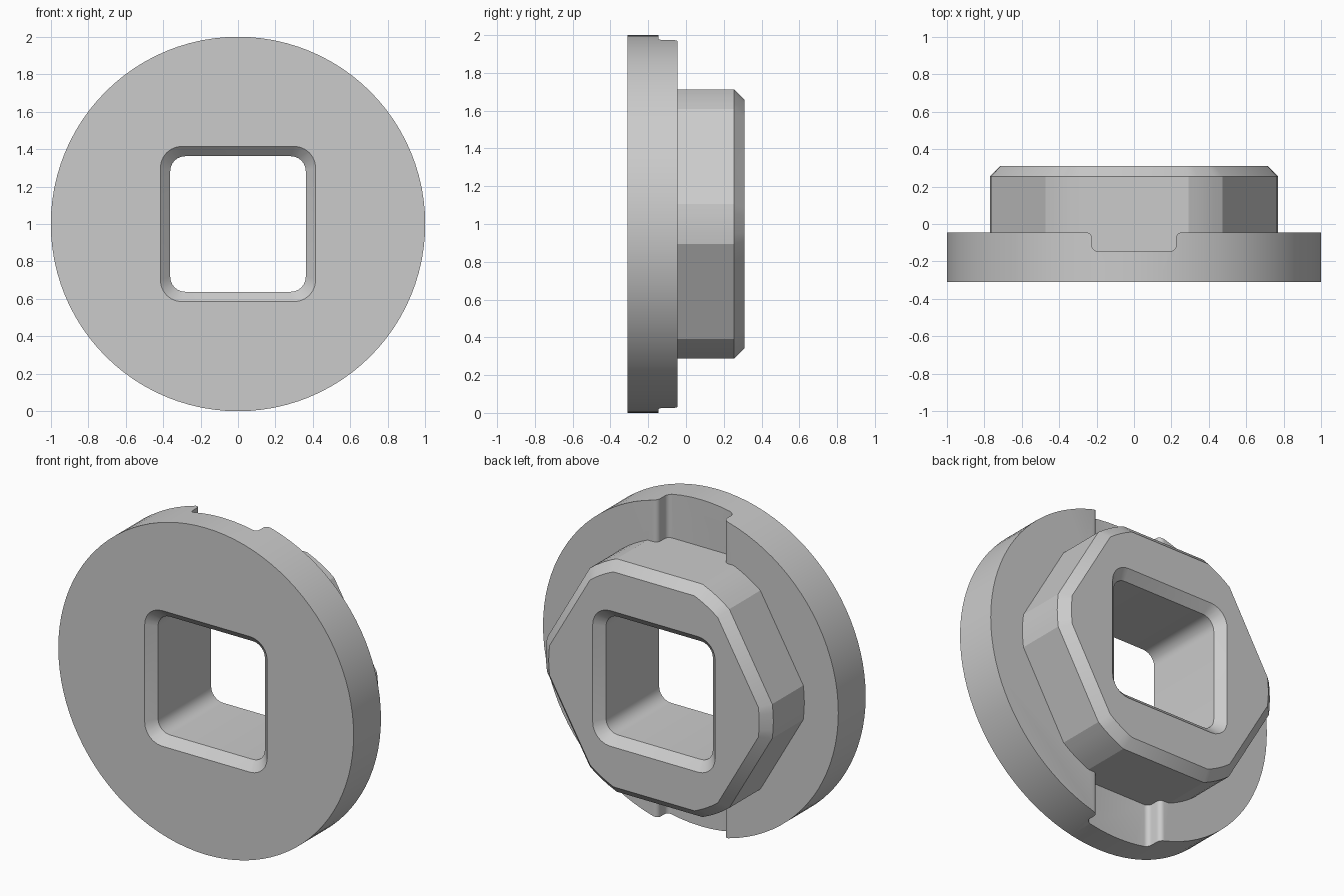
import bpy, bmesh
from math import sin, cos, acos, pi, radians

if "Cube" in bpy.data.objects:
    bpy.data.objects.remove(bpy.data.objects["Cube"])


def loft(name, rings):
    """Closed solid through rings of matching 3D points."""
    bm = bmesh.new()
    loops = [[bm.verts.new(p) for p in ring] for ring in rings]
    n = len(loops[0])
    for a, b in zip(loops, loops[1:]):
        for i in range(n):
            j = (i + 1) % n
            bm.faces.new((a[i], a[j], b[j], b[i]))
    bm.faces.new(loops[0])
    bm.faces.new(loops[-1])
    bmesh.ops.recalc_face_normals(bm, faces=bm.faces)
    mesh = bpy.data.meshes.new(name)
    bm.to_mesh(mesh)
    bm.free()
    obj = bpy.data.objects.new(name, mesh)
    bpy.context.collection.objects.link(obj)
    return obj


def at(outline, y):
    return [(x, y, z + 1) for x, z in outline]


def arc(cx, cy, r, a0, a1, n=6):
    return [(cx + r * cos(radians(a0 + (a1 - a0) * i / n)),
             cy + r * sin(radians(a0 + (a1 - a0) * i / n))) for i in range(n + 1)]


def circle(r, n=96):
    return [(r * cos(2 * pi * i / n), r * sin(2 * pi * i / n)) for i in range(n)]


def round_square(h, r):
    c = h - r
    return (arc(c, c, r, 0, 90) + arc(-c, c, r, 90, 180)
            + arc(-c, -c, r, 180, 270) + arc(c, -c, r, 270, 360))


def hexagon(apothem, r):
    """Flat-topped hexagon whose corners are turned down to radius r."""
    a = acos(apothem / r) * 180 / pi
    pts = []
    for k in range(6):
        pts += arc(0, 0, r, 30 + 60 * k + a, 90 + 60 * k - a, 4)
    return pts


def combine(target, tool, operation):
    tool.hide_render = True
    mod = target.modifiers.new(tool.name, 'BOOLEAN')
    mod.operation, mod.solver, mod.object = operation, 'EXACT', tool
    bpy.context.view_layer.objects.active = target
    bpy.ops.object.modifier_apply(modifier=mod.name)
    bpy.data.objects.remove(tool)


# Round flange
body = loft("flanged_hex_bushing", [at(circle(1), -0.31), at(circle(1), -0.045)])

# Rounded slot across the flange, top and bottom
half = [(0.255, 0.05)] + arc(0.255, -0.075, 0.03, 90, 180) + arc(0.195, -0.115, 0.03, 0, -90)
slot = half + [(-x, y) for x, y in reversed(half)]
combine(body, loft("slot_cutter", [[(x, y, z) for x, y in slot] for z in (-0.5, 2.5)]),
        'DIFFERENCE')

# Hexagonal boss with bevelled rim
combine(body, loft("hex_boss", [at(hexagon(0.713, 0.77), -0.22),
                                at(hexagon(0.713, 0.77), 0.255),
                                at(hexagon(0.658, 0.713), 0.31)]), 'UNION')

# Square bore, chamfered at both ends
wide, narrow = round_square(0.435, 0.13), round_square(0.362, 0.08)
combine(body, loft("bore_cutter", [at(wide, -0.33), at(narrow, -0.257),
                                   at(narrow, 0.257), at(wide, 0.33)]), 'DIFFERENCE')

bpy.ops.object.select_all(action='DESELECT')
body.select_set(True)
bpy.context.view_layer.objects.active = body
bpy.ops.object.shade_smooth_by_angle(angle=radians(18))
